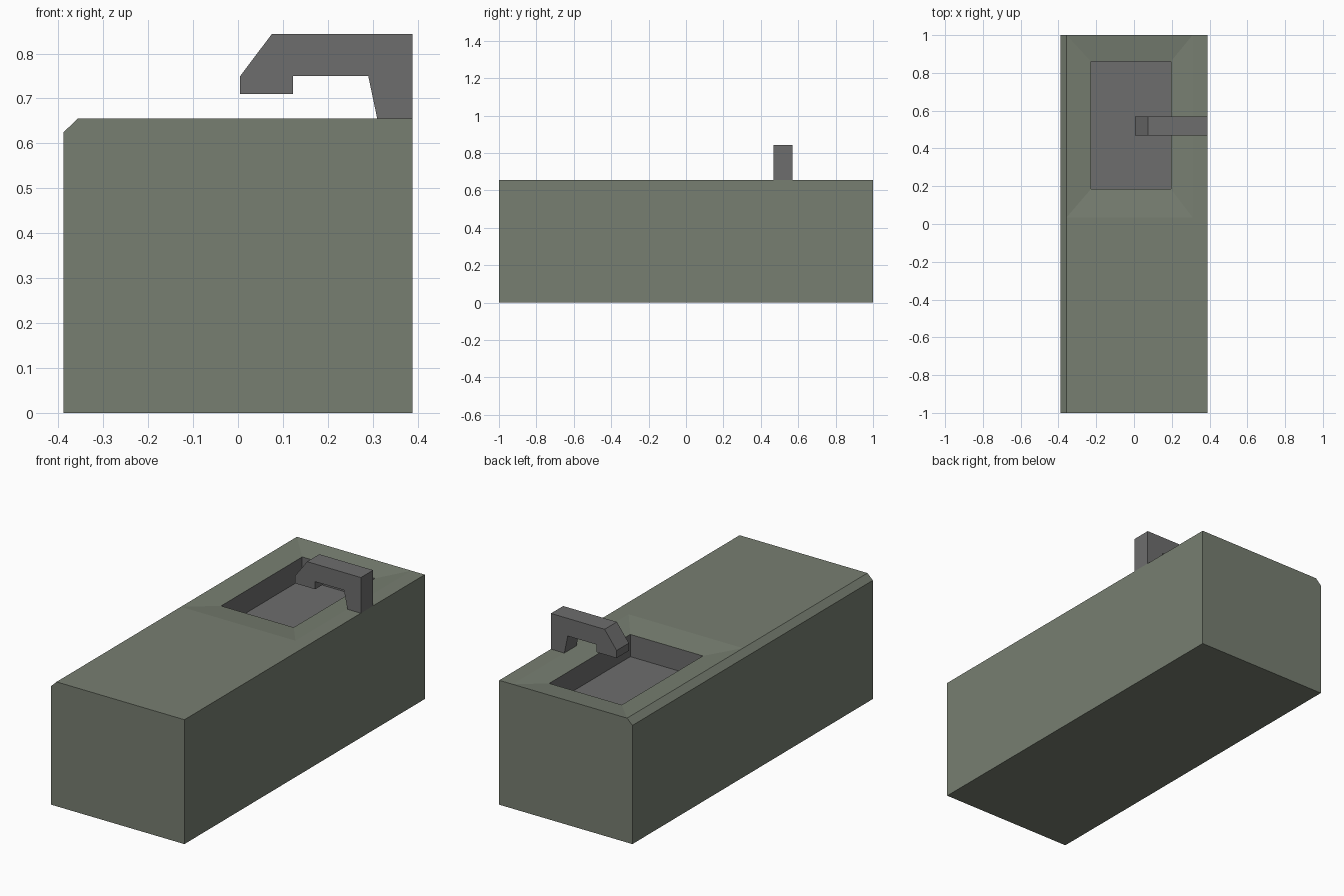
import bpy

if "Cube" in bpy.data.objects:
    bpy.data.objects.remove(bpy.data.objects["Cube"])


def material(name, rgb):
    m = bpy.data.materials.new(name)
    m.diffuse_color = (*rgb, 1)
    m.use_nodes = True
    m.node_tree.nodes["Principled BSDF"].inputs["Base Color"].default_value = m.diffuse_color
    return m


def build(name, faces, mat):
    """Make an object from polygons given as point lists, sharing equal points."""
    points = list(dict.fromkeys(p for f in faces for p in f))
    index = {p: i for i, p in enumerate(points)}
    mesh = bpy.data.meshes.new(name)
    mesh.from_pydata(points, [], [[index[p] for p in f] for f in faces])
    mesh.materials.append(mat)
    obj = bpy.data.objects.new(name, mesh)
    bpy.context.collection.objects.link(obj)
    return obj


def prism(profile, y0, y1, skip=()):
    """Extrude a counter-clockwise x-z profile along y, leaving out skipped sides."""
    front = [(x, y0, z) for x, z in profile]
    back = [(x, y1, z) for x, z in profile]
    n = len(profile)
    sides = [[front[i], back[i], back[(i + 1) % n], front[(i + 1) % n]]
             for i in range(n) if i not in skip]
    return [front, back[::-1]] + sides


def rect(x0, x1, y0, y1, z):
    return [(x0, y0, z), (x1, y0, z), (x1, y1, z), (x0, y1, z)]


def band(outer, inner):
    """Quads joining two four-cornered loops."""
    return [[outer[i], outer[(i + 1) % 4], inner[(i + 1) % 4], inner[i]]
            for i in range(4)]


olive = material("olive_counter", (0.185, 0.21, 0.165))
grey = material("dark_grey_metal", (0.155, 0.155, 0.155))

W, TOP, EDGE, RIM, FLOOR = 0.388, 0.655, -0.357, 0.637, 0.52
SLOPE_X, SLOPE_Y = 0.31, 0.035

# Counter block with chamfered left edge and an open top
faces = prism([(-W, 0), (W, 0), (W, TOP), (EDGE, TOP), (-W, 0.625)], -1, 1, skip=(2,))

# Flat worktop, the strip behind the basin, and the shallow slope into it
slope_outer = rect(EDGE, SLOPE_X, SLOPE_Y, 1, TOP)
basin_rim = rect(-0.228, 0.195, 0.185, 0.86, RIM)
faces.append(rect(EDGE, W, -1, SLOPE_Y, TOP))
faces.append(rect(SLOPE_X, W, SLOPE_Y, 1, TOP))
faces += band(slope_outer, basin_rim)
build("counter", faces, olive)

# Recessed basin
basin_floor = rect(-0.228, 0.195, 0.185, 0.86, FLOOR)
build("basin", band(basin_rim, basin_floor) + [basin_floor], grey)

# Hooked tap
tap = [(0.005, 0.71), (0.122, 0.71), (0.122, 0.75), (0.29, 0.75), (0.31, TOP),
       (W, TOP), (W, 0.843), (0.075, 0.843), (0.005, 0.75)]
build("tap", prism(tap, 0.468, 0.57), grey)
